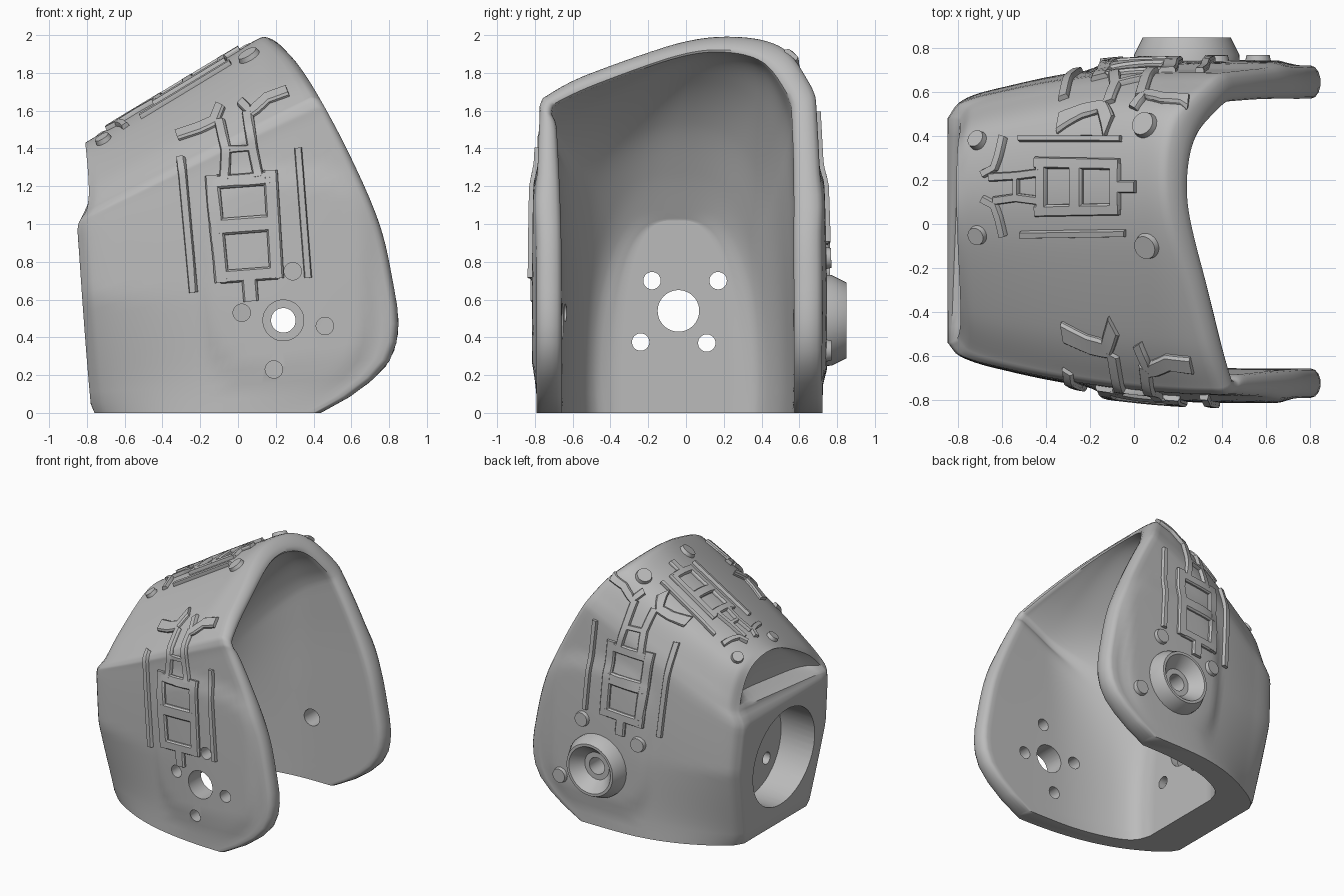
import bpy, bmesh, math
from mathutils import Vector
from mathutils.bvhtree import BVHTree

if "Cube" in bpy.data.objects:
    bpy.data.objects.remove(bpy.data.objects["Cube"], do_unlink=True)

grey = bpy.data.materials.new("plain grey")
grey.use_nodes = True
GREY = (0.5, 0.5, 0.5, 1)
grey.diffuse_color = GREY
grey.node_tree.nodes["Principled BSDF"].inputs["Base Color"].default_value = GREY


def finish(bm, name):
    bmesh.ops.recalc_face_normals(bm, faces=bm.faces)
    mesh = bpy.data.meshes.new(name)
    bm.to_mesh(mesh)
    bm.free()
    obj = bpy.data.objects.new(name, mesh)
    bpy.context.collection.objects.link(obj)
    mesh.materials.append(grey)
    return obj


def smooth(obj, angle=40):
    bpy.ops.object.select_all(action="DESELECT")
    obj.select_set(True)
    bpy.context.view_layer.objects.active = obj
    bpy.ops.object.shade_smooth_by_angle(angle=math.radians(angle))


def curve(table, x):
    """Smooth curve through (x, value) pairs."""
    last = len(table) - 1
    x = min(max(x, table[0][0]), table[last][0])
    i = max(k for k in range(last) if table[k][0] <= x)

    def slope(k):
        a, b = table[max(k - 1, 0)], table[min(k + 1, last)]
        return (b[1] - a[1]) / (b[0] - a[0])
    (x0, v0), (x1, v1) = table[i], table[i + 1]
    h = x1 - x0
    f = (x - x0) / h
    g = 1 - f
    return (v0 * (1 + 2 * f) * g * g + v1 * (3 - 2 * f) * f * f
            + h * f * g * (slope(i) * g - slope(i + 1) * f))


def ease(f):
    f = min(max(f, 0), 1)
    return f * f * (3 - 2 * f)


# Arch height along the section (1 = shoulder crease, 2 = roof top), then the
# two skins: side position along the section and sizes along x
HEIGHT = list(enumerate([0, .5, .9, 1.02, 1.4, 1.88, 2, 1.83, 1.3, .85, .45, 0]))
OUTER = dict(
    across=list(enumerate([-1, -1, -.98, -.945, -.66, -.05, .37, .72, .9, .97, 1, 1])),
    front=[(-.85, -.55), (-.8, -.61), (-.6, -.67), (-.3, -.73), (0, -.77), (.3, -.79), (.85, -.79)],
    back=[(-.85, .5), (-.8, .57), (-.6, .63), (-.3, .69), (0, .72), (.85, .72)],
    crease=[(-.85, 1.06), (.42, 1.68), (.85, 1.85)],
    top=[(-.85, 1.43), (-.4, 1.69), (0, 1.92), (.13, 1.99), (.25, 2.01), (.85, 2.1)])
INNER = dict(
    across=list(enumerate([-1, -1, -1.04, -1.06, -.7, -.05, .37, .72, .92, .99, 1, 1])),
    front=[(-.47, -.38), (-.44, -.47), (-.36, -.54), (-.2, -.6), (0, -.64), (.2, -.655), (.85, -.66)],
    back=[(-.47, .28), (-.44, .37), (-.36, .44), (-.2, .51), (0, .55), (.2, .57), (.85, .57)],
    crease=[(-.47, .75), (-.3, 1.04), (0, 1.36), (.42, 1.62), (.85, 1.78)],
    top=[(-.47, 1.02), (-.35, 1.27), (-.2, 1.53), (0, 1.76), (.2, 1.9), (.85, 2.0)])
# Mouth outline and end wall, as x against height
MOUTH = [(0, .44), (.06, .55), (.13, .66), (.27, .8), (.45, .85), (.7, .82), (1, .75),
         (1.35, .6), (1.68, .425), (1.87, .3), (1.97, .2), (2.1, .06)]
END = [(0, -.76), (.05, -.78), (.9, -.845), (1, -.845), (1.08, -.8), (1.2, -.79), (1.45, -.81)]
RIM = .045


def section(shape, x, t):
    lo, hi = curve(shape["front"], x), curve(shape["back"], x)
    u, w = curve(shape["across"], t), curve(HEIGHT, t)
    crease, top = curve(shape["crease"], x), curve(shape["top"], x)
    z = w * crease if w < 1 else crease + (w - 1) * (top - crease)
    y = (lo + hi) / 2 + u * (hi - lo) / 2
    if shape is INNER:                      # turns into a plain round vault
        blend = ease((.25 - x) / .65)
        c, s = math.cos(math.pi * t / 11), max(math.sin(math.pi * t / 11), 0)
        vault = (lo + hi) / 2 - math.copysign(abs(c) ** .7, c) * (hi - lo) / 2
        y += (vault - y) * blend
        z += (top * s ** .7 - z) * blend
    elif abs(u) > .9:                       # soft raised field on both sides
        d = ((x - .25) / .45) ** 4 + ((z - .72) / .55) ** 4
        y += math.copysign(.022 * ease((1.3 - d) / .7), u)
    return Vector((x, y, max(z, 0)))


def run(shape, start, t, steps):
    """One line of the shell from the end wall to the mouth."""
    lo, hi = start, .85
    for _ in range(24):
        mid = (lo + hi) / 2
        if mid < curve(MOUTH, section(shape, mid, t).z) - RIM:
            lo = mid
        else:
            hi = mid
    line = []
    for k in range(steps + 1):
        s = (k / steps) ** 1.3
        p = section(shape, start + (lo - start) * s, t)
        if shape is OUTER:
            p.x += (curve(END, section(shape, start, t).z) - start) * (1 - s)
            # lower corners of the end wall are cut back
            p.y *= 1 - .27 * max(0, 1 - p.z / .62) * (1 - s) ** 4
        line.append(p)
    return line


# Shell: outer skin, rounded mouth rim and inner skin as one grid
bm = bmesh.new()
ROWS, STEPS, COLS = 110, 46, 14
rows = []
for i in range(ROWS):
    t = 11 * i / (ROWS - 1)
    out, inn = run(OUTER, -.85, t, STEPS), run(INNER, -.47, t, STEPS)
    rim = []
    for k in range(1, 7):
        a = math.pi * k / 7
        rim.append(out[-1].lerp(inn[-1], (1 - math.cos(a)) / 2) + Vector((RIM * math.sin(a), 0, 0)))
    rows.append([bm.verts.new(p) for p in out + rim + inn[::-1]])
for a, b in zip(rows, rows[1:]):
    for k in range(len(a) - 1):
        bm.faces.new((a[k], a[k + 1], b[k + 1], b[k]))

# End walls of both skins; the outer one is undercut below the roof
half = ROWS // 2 - 1
for side in (0, -1):
    chains = []
    for i in range(half):
        a, b = rows[i][side], rows[ROWS - 1 - i][side]
        chain = [a]
        for k in range(1, COLS):
            p = a.co.lerp(b.co, k / COLS)
            if side == 0 and i > 26:
                fade = min(1, (i - 26) / 4) * min(1, (half - i) / (half - 30))
                p.x += .1 * fade * (1 - (2 * k / COLS - 1) ** 6)
            chain.append(bm.verts.new(p))
        chains.append(chain + [b])
    for c, d in zip(chains, chains[1:]):
        for k in range(COLS):
            bm.faces.new((c[k], c[k + 1], d[k + 1], d[k]))
    bm.faces.new(chains[-1] + [rows[half + 1][side], rows[half][side]])
bmesh.ops.edgeloop_fill(bm, edges=[e for e in bm.edges if e.is_boundary])
bmesh.ops.recalc_face_normals(bm, faces=bm.faces)
skin = BVHTree.FromBMesh(bm)
shell = finish(bm, "shell")


def drill(axis, centre, radius, depth):
    turn = (0, math.pi / 2, 0) if axis == "x" else (math.pi / 2, 0, 0)
    bpy.ops.mesh.primitive_cylinder_add(vertices=48, radius=radius, depth=depth,
                                        location=centre, rotation=turn)
    cutter = bpy.context.object
    cutter.hide_render = True
    mod = shell.modifiers.new("hole", "BOOLEAN")
    mod.operation, mod.object, mod.solver = "DIFFERENCE", cutter, "EXACT"
    bpy.context.view_layer.objects.active = shell
    bpy.ops.object.modifier_apply(modifier=mod.name)
    bpy.data.objects.remove(cutter, do_unlink=True)


# End socket with its bolt holes, then the side holes
drill("x", (-.78, -.04, .54), .38, .5)
drill("x", (-.5, -.04, .54), .11, .3)
for y, z in ((-.18, .7), (.17, .7), (-.24, .375), (.11, .37)):
    drill("x", (-.5, y, z), .046, .3)
drill("y", (.24, -.72, .49), .108, .4)
for x, z in ((.02, .53), (.29, .75), (.46, .46), (.19, .23)):
    drill("y", (x, -.72, z), .046, .4)
drill("y", (.24, .65, .49), .065, .5)
smooth(shell)

# Hub on the back, turned around the y axis
bm = bmesh.new()
PROFILE = [(.065, .66), (.065, .76), (.105, .76), (.18, .85), (.2, .85), (.24, .77), (.245, .66)]
rings = []
for k in range(48):
    a = math.tau * k / 48
    rings.append([bm.verts.new((.24 + r * math.cos(a), y, .49 + r * math.sin(a))) for r, y in PROFILE])
for k in range(48):
    a, b = rings[k - 1], rings[k]
    for j in range(len(PROFILE)):
        bm.faces.new((a[j - 1], a[j], b[j], b[j - 1]))
smooth(finish(bm, "hub"), 25)


def project(side, a, b):
    """Drop a point of a side's plane on the shell."""
    start, way = {"front": ((a, -2, b), (0, 1, 0)), "back": ((a, 2, b), (0, -1, 0)),
                  "roof": ((a, b, 3), (0, 0, -1))}[side]
    spot, normal, _, _ = skin.ray_cast(Vector(start), Vector(way))
    if spot is not None and normal.dot(Vector(way)) > 0:
        normal = -normal
    return spot, normal


def ribbon(bm, side, place, path, width):
    """Raised strip that follows the shell along a path."""
    pts = []
    for p, q in zip(path, path[1:]):
        p, q = Vector(p), Vector(q)
        n = max(2, math.ceil((q - p).length / .03))
        pts += [p.lerp(q, k / n) for k in range(n)]
    pts.append(Vector(path[-1]))
    loops = []
    for k, p in enumerate(pts):
        along = (pts[min(k + 1, len(pts) - 1)] - pts[max(k - 1, 0)]).normalized()
        off = Vector((-along.y, along.x)) * width / 2
        loop = []
        for f, lift in ((1, -.02), (1, .012), (.75, .024), (-.75, .024), (-1, .012), (-1, -.02)):
            spot, normal = project(side, *place(p + off * f))
            if spot is not None:
                loop.append(spot + normal * lift)
        if len(loop) == 6:
            loops.append([bm.verts.new(v) for v in loop])
    for a, b in zip(loops, loops[1:]):
        for j in range(6):
            bm.faces.new((a[j - 1], a[j], b[j], b[j - 1]))
    if len(loops) > 1:
        bm.faces.new(loops[0])
        bm.faces.new(loops[-1])


# Buckle relief: frame with two windows, tab, arms with a pinched link, side bars
STROKES = [
    ([(-.145, -.28), (-.155, .29)], .075), ([(.145, -.28), (.155, .29)], .075),
    ([(-.15, -.25), (.15, -.25)], .07), ([(-.15, .015), (.15, .015)], .09),
    ([(-.15, .25), (.15, .25)], .07), ([(0, -.26), (0, -.39)], .08),
    ([(-.09, .26), (-.07, .42), (-.09, .57)], .055), ([(.09, .26), (.07, .42), (.06, .6)], .055),
    ([(-.32, .51), (-.2, .54), (-.12, .57), (-.08, .65)], .05), ([(-.07, .42), (.07, .42)], .035),
    ([(-.31, .39), (-.3, -.32)], .045), ([(.31, .4), (.31, -.29)], .04)]
WIDE_FORK = [(.03, .66), (.08, .6), (.17, .67), (.28, .7)]
EVEN_FORK = [(.32, .51), (.2, .54), (.12, .57), (.08, .65)]


def tilted(x, z):
    c, s = math.cos(.077), math.sin(.077)
    return lambda p: (x + p.x * c - p.y * s, z + p.x * s + p.y * c)


PLACES = {"front": (tilted(.04, .98), WIDE_FORK), "back": (tilted(.02, 1.17), WIDE_FORK),
          "roof": (lambda p: (-.25 - .67 * p.y, .17 + .7 * p.x), EVEN_FORK)}
for side, (place, fork) in PLACES.items():
    bm = bmesh.new()
    for path, width in STROKES + [(fork, .05)]:
        ribbon(bm, side, place, path, width)
    smooth(finish(bm, side + "_buckle"), 30)

# Raised studs on the roof and around the hub
STUDS = [("roof", -.71, .38, .045), ("roof", -.71, -.05, .045), ("roof", .05, .45, .06),
         ("roof", .06, -.1, .06), ("back", -.1, .74, .058), ("back", .375, .82, .058), ("back", .565, .33, .058)]
for n, (side, a, b, radius) in enumerate(STUDS):
    spot, normal = project(side, a, b)
    bm = bmesh.new()
    turn = normal.to_track_quat("Z", "Y").to_matrix().to_4x4()
    turn.translation = spot
    bmesh.ops.create_cone(bm, cap_ends=True, segments=28, radius1=radius * 1.1,
                          radius2=radius * .9, depth=.05, matrix=turn)
    smooth(finish(bm, f"{side}_stud_{n + 1}"), 30)
